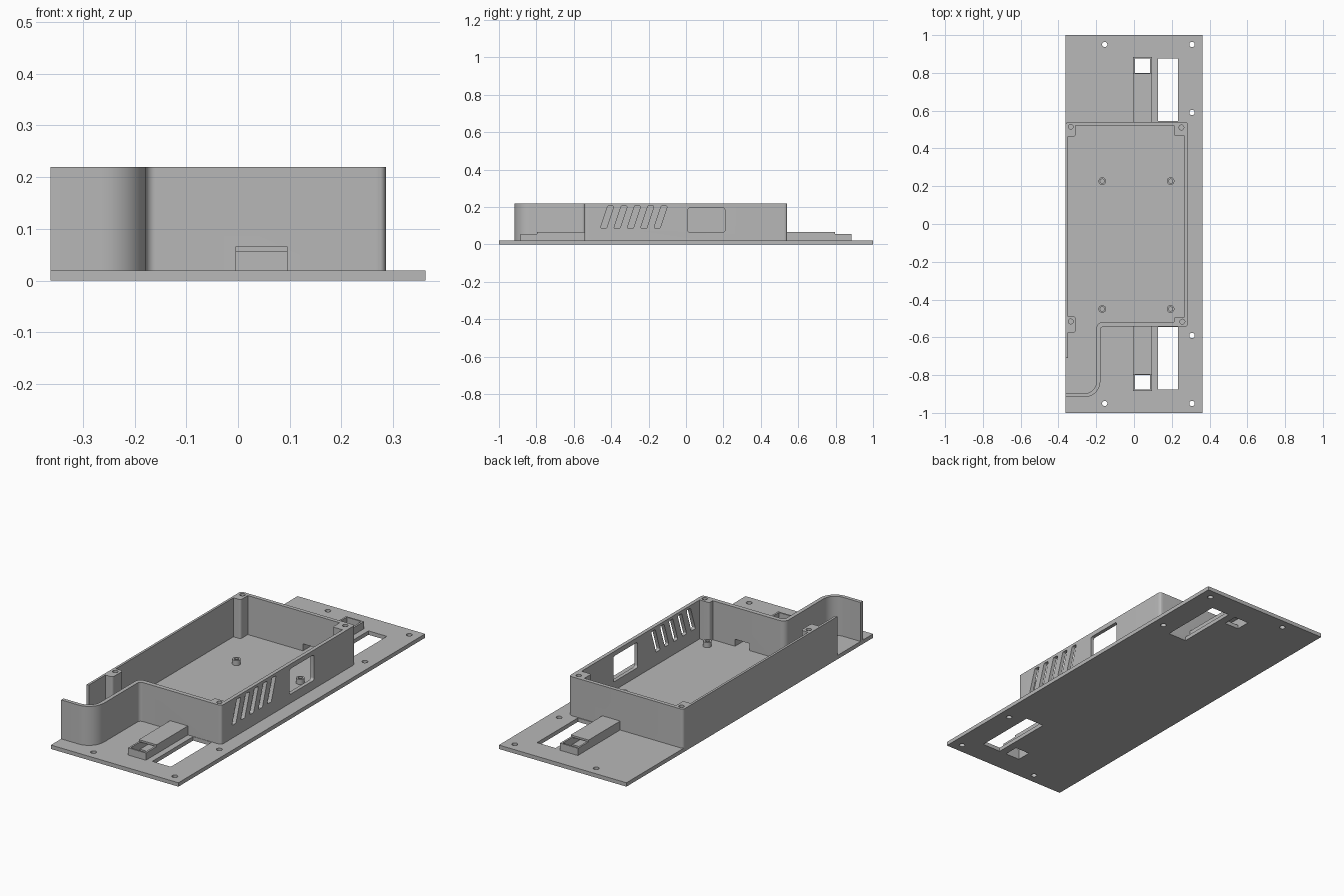
import bpy, bmesh
from math import sin, cos, pi
from mathutils import Vector

cube = bpy.data.objects.get("Cube")
if cube:
    bpy.data.objects.remove(cube, do_unlink=True)

grey = bpy.data.materials.new("plain grey")
grey.use_nodes = True
colour = (0.48, 0.48, 0.48, 1)
grey.diffuse_color = colour
grey.node_tree.nodes["Principled BSDF"].inputs["Base Color"].default_value = colour

PLATE, TOP = 0.02, 0.22


def rounded(corners, segs=8):
    """Outline from (x, y, radius) corners, each filleted by its radius."""
    out = []
    for i, (x, y, r) in enumerate(corners):
        p = Vector((x, y))
        if r == 0:
            out.append(p)
            continue
        a = (Vector(corners[i - 1][:2]) - p).normalized()
        b = (Vector(corners[(i + 1) % len(corners)][:2]) - p).normalized()
        half = a.angle(b) / 2
        mid = p + (a + b).normalized() * r / sin(half)
        start = p + a * r / sin(half) * cos(half) - mid
        end = p + b * r / sin(half) * cos(half) - mid
        sweep = start.angle(end)
        for k in range(segs + 1):
            t = k / segs
            out.append(mid + (start * sin((1 - t) * sweep) + end * sin(t * sweep)) / sin(sweep))
    return out


def rect(x0, x1, y0, y1, r=0):
    return rounded([(x0, y0, r), (x1, y0, r), (x1, y1, r), (x0, y1, r)])


def circle(x, y, r, n=24):
    return [Vector((x + r * cos(2 * pi * k / n), y + r * sin(2 * pi * k / n))) for k in range(n)]


def prism(name, outline, lo, hi, axis="z"):
    """Extrude an outline along z, or a (y, z) outline along x."""
    bm = bmesh.new()
    place = (lambda p, h: (p.x, p.y, h)) if axis == "z" else (lambda p, h: (h, p.x, p.y))
    low = [bm.verts.new(place(p, lo)) for p in outline]
    high = [bm.verts.new(place(p, hi)) for p in outline]
    bm.faces.new(low[::-1])
    bm.faces.new(high)
    for i in range(len(low)):
        bm.faces.new((low[i - 1], low[i], high[i], high[i - 1]))
    bmesh.ops.recalc_face_normals(bm, faces=bm.faces)
    mesh = bpy.data.meshes.new(name)
    bm.to_mesh(mesh)
    bm.free()
    mesh.materials.append(grey)
    ob = bpy.data.objects.new(name, mesh)
    bpy.context.collection.objects.link(ob)
    return ob


def combine(target, tools, operation="DIFFERENCE"):
    """Apply each tool to the target, then remove the tool."""
    bpy.context.view_layer.objects.active = target
    for tool in tools:
        tool.hide_render = True
        mod = target.modifiers.new("cut", "BOOLEAN")
        mod.operation, mod.solver, mod.object = operation, "EXACT", tool
        bpy.ops.object.modifier_apply(modifier=mod.name)
        bpy.data.objects.remove(tool, do_unlink=True)


parts = []

# Base plate with screw holes, long slots and cable holes
plate = prism("base_plate", rect(-0.362, 0.362, -1, 1), 0, PLATE)
cuts = []
for s in (-1, 1):
    for x, y in ((-0.155, 0.95), (0.307, 0.95), (0.307, 0.59)):
        cuts.append(prism("screw_hole", circle(x, s * y, 0.014), -0.1, 0.1))
    cuts.append(prism("slot", rect(0.127, 0.232, *sorted((s * 0.545, s * 0.876))), -0.1, 0.1))
    cuts.append(prism("cable_hole", rect(0.004, 0.086, *sorted((s * 0.8, s * 0.876))), -0.1, 0.1))
combine(plate, cuts)
parts.append(plate)

# Enclosure wall with the curved side outlet
wall = prism("enclosure_wall", rounded([
    (-0.362, -0.917, 0), (-0.178, -0.917, 0.085), (-0.178, -0.543, 0.018),
    (0.286, -0.543, 0.018), (0.286, 0.541, 0.018), (-0.362, 0.541, 0.015)]), PLATE, TOP)
cavity = prism("cavity", rounded([
    (-0.5, -0.898, 0), (-0.198, -0.898, 0.066), (-0.198, -0.52, 0.03),
    (0.267, -0.52, 0.01), (0.267, 0.521, 0.01), (-0.35, 0.521, 0.01),
    (-0.35, -0.71, 0), (-0.5, -0.71, 0)]), -0.1, 0.4)
combine(wall, [cavity])

# Corner screw posts
posts = [prism("post", rect(*box, 0.012), PLATE, TOP) for box in (
    (-0.361, -0.309, 0.463, 0.54), (-0.361, -0.309, -0.575, -0.49),
    (0.212, 0.285, 0.465, 0.54), (0.212, 0.285, -0.542, -0.492))]
combine(wall, posts, "UNION")
cuts = [prism("post_hole", circle(x, y, 0.013), 0.1, 0.4) for x, y in (
    (-0.335, 0.515), (-0.335, -0.516), (0.251, 0.511), (0.256, -0.517))]

# Slanted vents and the window in the right-hand wall
for k in range(5):
    y = -0.458 + 0.0715 * k
    vent = rounded([(y, 0.086, 0.006), (y + 0.033, 0.086, 0.006),
                    (y + 0.073, 0.206, 0.006), (y + 0.04, 0.206, 0.006)], 4)
    cuts.append(prism("vent", vent, 0.2, 0.4, "x"))
cuts.append(prism("window", rect(0.01, 0.208, 0.065, 0.196, 0.012), 0.2, 0.4, "x"))


def tunnel(s):
    """Cable passage through the end wall and its cover."""
    return prism("tunnel", rect(0.004, 0.086, *sorted((s * 0.45, s * 0.81))), 0, 0.056)


cuts += [tunnel(-1), tunnel(1)]
combine(wall, cuts)
parts.append(wall)

# Stepped cable covers at both ends
for s, name in ((-1, "front_cable_cover"), (1, "back_cable_cover")):
    side = [Vector((s * y, z)) for y, z in (
        (0.53, PLATE), (0.884, PLATE), (0.884, 0.057), (0.797, 0.057),
        (0.797, 0.066), (0.53, 0.066))]
    cover = prism(name, side, -0.005, 0.096, "x")
    opening = prism("opening", rect(0.004, 0.086, *sorted((s * 0.8, s * 0.876))), -0.1, 0.2)
    combine(cover, [tunnel(s), opening])
    parts.append(cover)

# Board standoffs
for x, side in ((-0.168, "right"), (0.194, "left")):
    for y, end in ((-0.45, "front"), (0.227, "back")):
        post = prism(f"{end}_{side}_standoff", circle(x, y, 0.02), PLATE, 0.046)
        combine(post, [prism("hole", circle(x, y, 0.011), 0.022, 0.1)])
        parts.append(post)

# Smooth the curves, keep the edges sharp
bpy.ops.object.select_all(action="DESELECT")
for ob in parts:
    ob.select_set(True)
bpy.context.view_layer.objects.active = parts[0]
bpy.ops.object.shade_smooth_by_angle()
